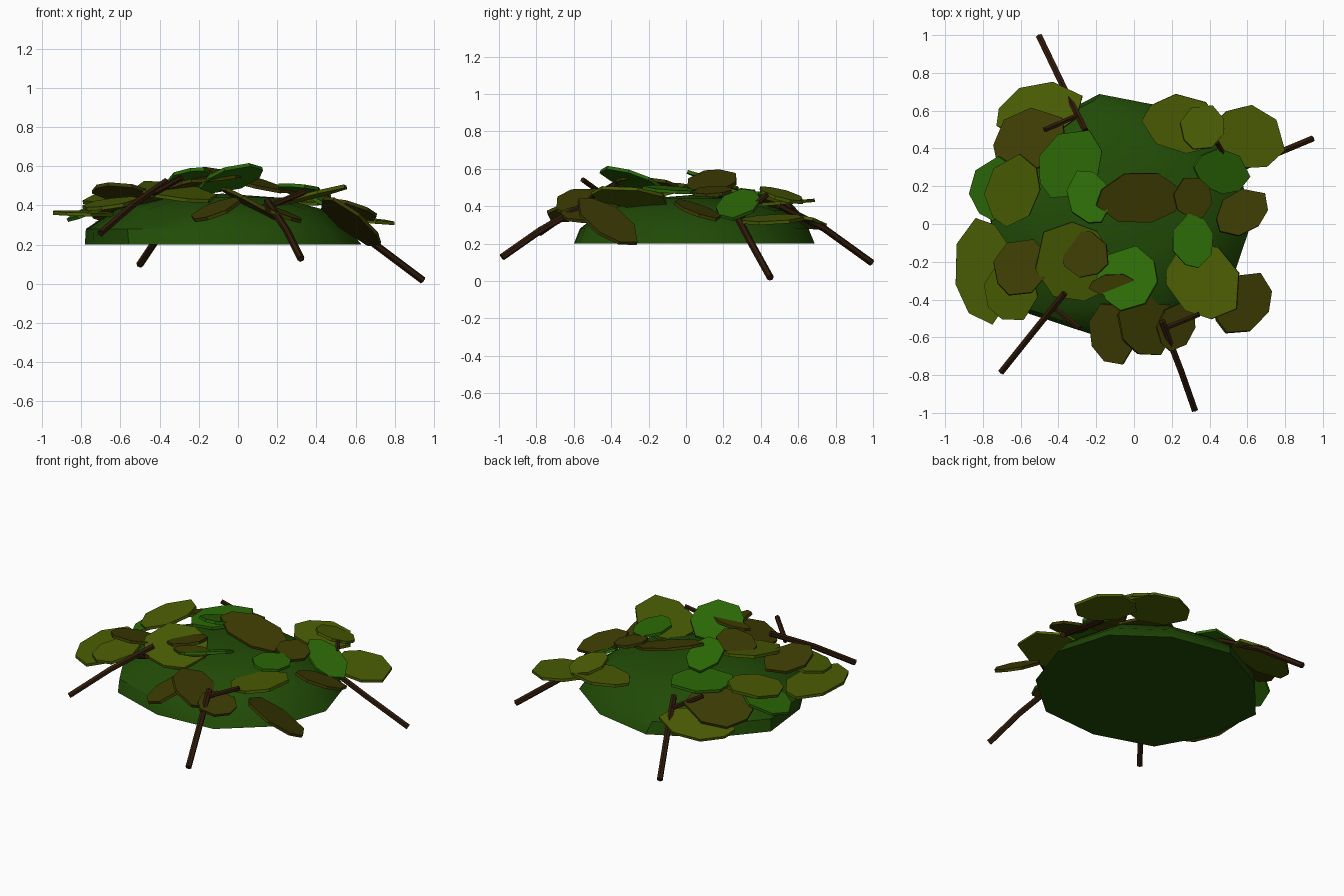
import bpy, bmesh, math
from mathutils import Vector

cube = bpy.data.objects.get("Cube")
if cube:
    bpy.data.objects.remove(cube, do_unlink=True)


def material(name, colour):
    mat = bpy.data.materials.new(name)
    mat.use_nodes = True
    mat.diffuse_color = (*colour, 1)
    shader = mat.node_tree.nodes["Principled BSDF"]
    shader.inputs["Base Color"].default_value = (*colour, 1)
    shader.inputs["Roughness"].default_value = 1
    shader.inputs["Specular IOR Level"].default_value = 0
    return mat


moss = material("moss green", (0.015, 0.07, 0.002))
bright = material("bright leaf green", (0.025, 0.142, 0.002))
olive = material("olive leaf", (0.07, 0.11, 0.001))
brown = material("brown olive leaf", (0.047, 0.045, 0.001))
bark = material("dark bark", (0.03, 0.011, 0.003))


def finish(bm, name, mat):
    bmesh.ops.recalc_face_normals(bm, faces=bm.faces)
    mesh = bpy.data.meshes.new(name)
    bm.to_mesh(mesh)
    bm.free()
    mesh.materials.append(mat)
    obj = bpy.data.objects.new(name, mesh)
    bpy.context.collection.objects.link(obj)
    return obj


# Low mound with a flat underside, a steep rim and a slight lean
def build_mound(sides=11):
    bm = bmesh.new()
    rings = []
    for scale, height, lean in ((1, 0.2, 0), (0.95, 0.28, -0.03),
                                (0.75, 0.38, -0.02), (0.4, 0.44, 0)):
        ring = []
        for i in range(sides):
            a = math.tau * i / sides
            r = scale * (1 + 0.03 * math.sin(5 * a))
            ring.append(bm.verts.new((0.71 * r * math.cos(a) - 0.08 + lean,
                                      0.65 * r * math.sin(a) + 0.03, height)))
        rings.append(ring)
    bm.faces.new(rings[0])
    for low, high in zip(rings, rings[1:]):
        for i in range(sides):
            j = (i + 1) % sides
            bm.faces.new((low[i], low[j], high[j], high[i]))
    peak = bm.verts.new((-0.08, 0.03, 0.46))
    for i in range(sides):
        bm.faces.new((rings[-1][i], rings[-1][(i + 1) % sides], peak))
    mound = finish(bm, "mound", moss)
    bpy.ops.object.select_all(action="DESELECT")
    bpy.context.view_layer.objects.active = mound
    mound.select_set(True)
    bpy.ops.object.shade_smooth_by_angle(angle=math.radians(35))


build_mound()

# Leaf outline: short stem end, broad middle, pointed tip
OUTLINE = ((-1, -0.15), (-0.55, -0.85), (0.2, -1), (0.75, -0.65),
           (1, 0.1), (0.45, 0.9), (-0.3, 1), (-0.85, 0.45))


def leaf(name, mat, centre, length, width, heading, slope):
    bm = bmesh.new()
    c, s = math.cos(math.radians(heading)), math.sin(math.radians(heading))
    verts = []
    for u, v in OUTLINE:
        u, v = u * length / 2, v * width / 2
        dx, dy = u * c - v * s, u * s + v * c
        lift = slope[0] * dx + slope[1] * dy
        verts.append(bm.verts.new(Vector(centre) + Vector((dx, dy, lift))))
    face = bm.faces.new(verts)
    face.normal_update()
    thick = bmesh.ops.extrude_face_region(bm, geom=[face], use_keep_orig=True)
    moved = [e for e in thick["geom"] if isinstance(e, bmesh.types.BMVert)]
    bmesh.ops.translate(bm, verts=moved, vec=face.normal * -0.018)
    finish(bm, name, mat)


# Each leaf: centre, length, width, heading, slope along x and y
bright_leaves = (
    ((-0.73, 0.19, 0.38), 0.34, 0.26, 80, (0.45, 0.1)),
    ((-0.34, 0.32, 0.45), 0.41, 0.31, 55, (0.06, 0.02)),
    ((-0.24, 0.14, 0.53), 0.3, 0.22, 110, (0.05, -0.32)),
    ((0.31, -0.09, 0.48), 0.29, 0.22, 95, (-0.1, -0.08)),
    ((-0.03, -0.29, 0.53), 0.35, 0.31, 70, (0.27, -0.33)),
    ((0.46, 0.28, 0.4), 0.3, 0.23, -15, (-0.5, 0.15)),
)
olive_leaves = (
    ((-0.5, 0.6, 0.31), 0.48, 0.28, 15, (0.12, -0.2)),
    ((-0.64, 0.18, 0.44), 0.39, 0.28, 75, (0.2, 0.12)),
    ((0.26, 0.53, 0.41), 0.44, 0.3, -10, (0, 0.08)),
    ((0.36, 0.51, 0.45), 0.25, 0.23, 60, (-0.2, -0.25)),
    ((0.61, 0.46, 0.32), 0.4, 0.32, -25, (-0.1, 0.03)),
    ((0.37, -0.3, 0.44), 0.46, 0.36, -45, (0.24, -0.05)),
    ((-0.32, -0.2, 0.46), 0.45, 0.4, 130, (-0.12, 0.18)),
    ((-0.79, -0.25, 0.35), 0.57, 0.32, -85, (-0.02, 0.02)),
    ((-0.65, -0.36, 0.4), 0.32, 0.28, -70, (0.15, 0.12)),
)
brown_leaves = (
    ((-0.55, 0.44, 0.38), 0.42, 0.32, 30, (0.28, -0.25)),
    ((0.03, 0.14, 0.52), 0.47, 0.27, 5, (-0.26, 0.15)),
    ((0.31, 0.14, 0.47), 0.23, 0.2, 110, (-0.2, 0.05)),
    ((0.57, 0.06, 0.37), 0.31, 0.22, 35, (-0.2, -0.28)),
    ((0.57, -0.42, 0.31), 0.36, 0.28, 55, (-0.6, -0.4)),
    ((-0.26, -0.16, 0.5), 0.27, 0.24, 150, (0.25, -0.1)),
    ((-0.6, -0.23, 0.46), 0.32, 0.28, 60, (-0.05, -0.25)),
    ((-0.11, -0.58, 0.37), 0.34, 0.24, -75, (0.4, 0.2)),
    ((0.06, -0.53, 0.4), 0.36, 0.29, -70, (-0.55, -0.08)),
    ((0.22, -0.54, 0.35), 0.27, 0.19, 70, (-0.4, 0.1)),
    ((-0.11, -0.32, 0.53), 0.26, 0.11, 5, (0.1, 0.1)),
)
for kind, mat, group in (("bright_leaf", bright, bright_leaves),
                         ("olive_leaf", olive, olive_leaves),
                         ("brown_leaf", brown, brown_leaves)):
    for number, spec in enumerate(group, 1):
        leaf(f"{kind}_{number}", mat, *spec)


# Twigs are chains of six-sided rods
def twig(name, points, radius):
    bm = bmesh.new()
    for a, b in zip(points, points[1:]):
        a, b = Vector(a), Vector(b)
        turn = (b - a).to_track_quat("Z", "Y").to_matrix().to_4x4()
        turn.translation = (a + b) / 2
        bmesh.ops.create_cone(bm, cap_ends=True, segments=6, radius1=radius,
                              radius2=radius, depth=(b - a).length + radius / 2,
                              matrix=turn)
    finish(bm, name, bark)


twigs = {
    "back_right": (((-0.5, 0.99, 0.1), (-0.38, 0.74, 0.28), (-0.26, 0.5, 0.4)),
                   ((-0.31, 0.57, 0.37), (-0.47, 0.5, 0.46))),
    "back_left": (((0.94, 0.45, 0.02), (0.7, 0.35, 0.2), (0.48, 0.26, 0.37)),
                  ((0.52, 0.29, 0.34), (0.44, 0.43, 0.46))),
    "front_left": (((0.32, -0.98, 0.13), (0.25, -0.78, 0.27), (0.15, -0.52, 0.42)),
                   ((0.17, -0.55, 0.4), (0.34, -0.48, 0.47))),
    "front_right": (((-0.7, -0.78, 0.26), (-0.54, -0.58, 0.4), (-0.37, -0.37, 0.52)),
                    ((-0.43, -0.44, 0.46), (-0.29, -0.55, 0.54))),
}
for place, (stem, shoot) in twigs.items():
    twig(f"{place}_twig", stem, 0.019)
    twig(f"{place}_twig_shoot", shoot, 0.015)
